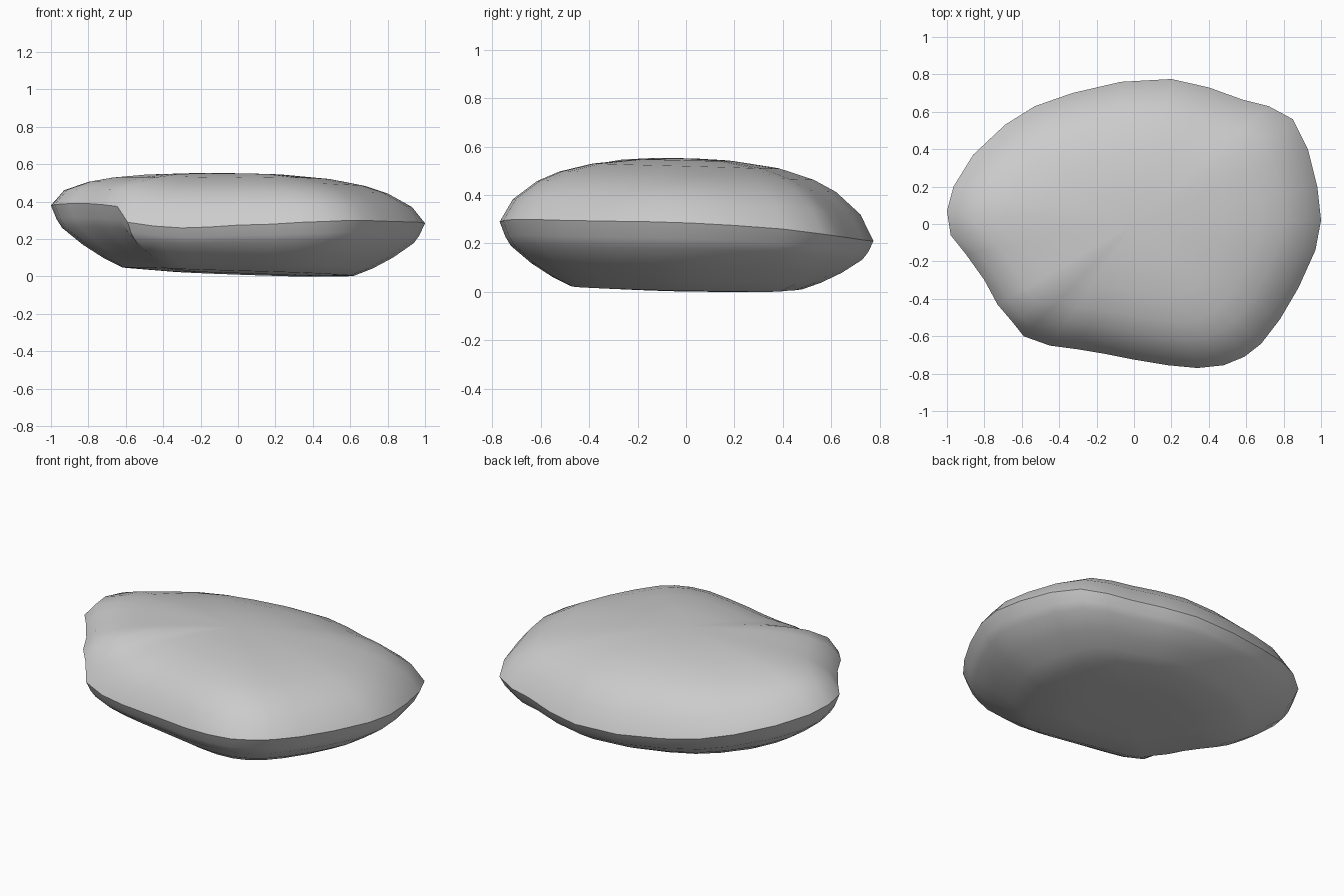
import bpy, bmesh

if "Cube" in bpy.data.objects:
    bpy.data.objects.remove(bpy.data.objects["Cube"])

# Rim of the stone seen from above: x, y and height of the edge line
RIM = [(.20, .775, .22), (.40, .73, .225), (.58, .665, .235), (.72, .63, .24),
       (.85, .56, .25), (.93, .40, .27), (.98, .20, .285), (1, .02, .295),
       (.97, -.14, .30), (.88, -.34, .303), (.78, -.51, .306), (.68, -.64, .31),
       (.59, -.71, .31), (.48, -.755, .305), (.34, -.77, .30), (.18, -.755, .29),
       (0, -.725, .285), (-.15, -.695, .275), (-.30, -.67, .27), (-.45, -.65, .28),
       (-.59, -.60, .30), (-.645, -.53, .385), (-.73, -.43, .395), (-.80, -.30, .40),
       (-.90, -.16, .40), (-.98, -.06, .395), (-1, .07, .39), (-.965, .20, .37),
       (-.86, .37, .34), (-.69, .53, .30), (-.53, .63, .27), (-.33, .70, .245),
       (-.07, .76, .225)]

# Cross-sections: scale of the ring, and how far it has moved from rim to face
TOP = [(.25, .98), (.5, .90), (.68, .77), (.80, .62), (.93, .34)]
BOTTOM = [(.97, .22), (.94, .36), (.83, .62), (.72, .82), (.62, .96), (.35, 1)]


def top_z(x, y):
    return .562 - .012 * x - .02 * y


def bottom_z(x, y):
    return max(0, .024 - .035 * x - .015 * y)


def ring(bm, scale, f, face_z, left_power=1):
    verts = []
    for x, y, z in RIM:
        px, py = x * scale, y * scale
        # The left end has a squarer shoulder
        power = left_power if x < -.6 and y < .25 else 1
        k = f ** power
        verts.append(bm.verts.new((px, py, z + (face_z(px, py) - z) * k)))
    return verts


# Stone body: rings lofted from the top centre down to the bottom centre
bm = bmesh.new()
rings = [ring(bm, s, f, top_z, .75) for s, f in TOP]
rings.append(ring(bm, 1, 0, top_z))
rings += [ring(bm, s, f, bottom_z) for s, f in BOTTOM]
n = len(RIM)
for a, b in zip(rings, rings[1:]):
    for i in range(n):
        j = (i + 1) % n
        bm.faces.new((a[i], a[j], b[j], b[i]))

# Close the top and underside with fans
for loop, z in ((rings[0], top_z(0, 0)), (rings[-1], bottom_z(0, 0))):
    centre = bm.verts.new((0, 0, z))
    for i in range(n):
        bm.faces.new((loop[i], loop[(i + 1) % n], centre))
bmesh.ops.recalc_face_normals(bm, faces=bm.faces)

# Rest the lowest point on the ground
low = min(v.co.z for v in bm.verts)
for v in bm.verts:
    v.co.z -= low

mesh = bpy.data.meshes.new("flat_stone")
bm.to_mesh(mesh)
bm.free()
stone = bpy.data.objects.new("flat_stone", mesh)
bpy.context.collection.objects.link(stone)
bpy.context.view_layer.objects.active = stone
stone.select_set(True)
bpy.ops.object.shade_smooth_by_angle(angle=.6)
